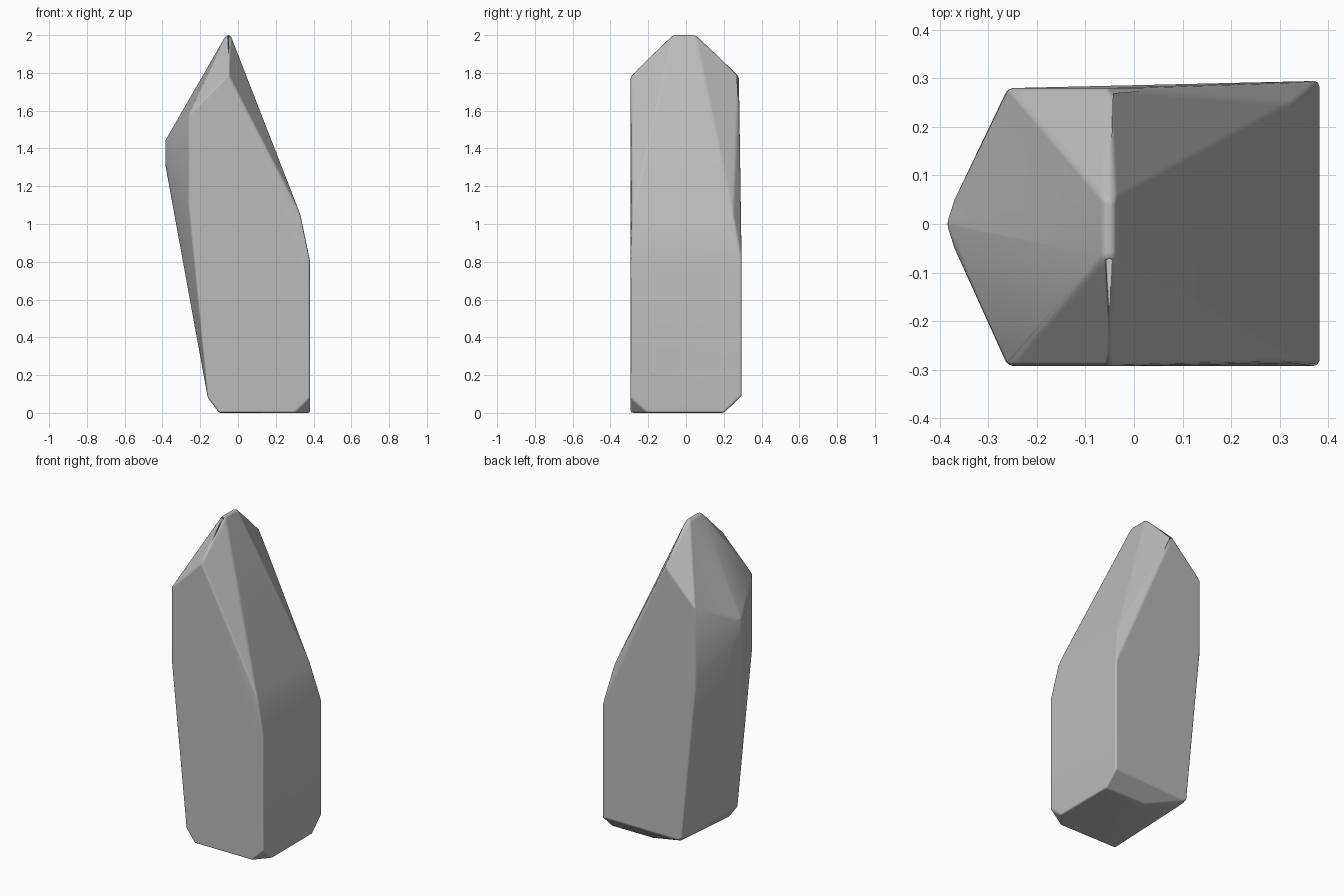
import bpy, bmesh, math

cube = bpy.data.objects.get("Cube")
if cube:
    bpy.data.objects.remove(cube, do_unlink=True)

# Stone colour
stone = bpy.data.materials.new("stone_grey")
stone.use_nodes = True
grey = (0.5, 0.5, 0.5, 1)
stone.diffuse_color = grey
stone.node_tree.nodes["Principled BSDF"].inputs["Base Color"].default_value = grey

# Corners shared by the front and back faces, as (x, z)
FRONT, BACK = -0.293, 0.28
side = [(-0.26, 1.58), (-0.05, 1.79), (-0.26, 1.1), (-0.16, 0.08)]
corners = [(x, y, z) for y in (FRONT, BACK) for x, z in side]

# Narrow tip
corners += [(x, y, 2.0) for x in (-0.063, -0.04) for y in (-0.068, 0.05)]

# Blunt ridge on the narrow side
for z in (1.44, 1.32):
    corners += [(-0.386, 0, z), (-0.37, 0.05, z), (-0.37, -0.05, z)]

# Broad side: shoulder, wall and clipped lower corner
corners += [(0.33, -0.285, 1.05), (0.33, 0.25, 1.05),
            (0.382, FRONT, 0.8), (0.382, 0.295, 0.8),
            (0.382, FRONT, 0.08), (0.382, 0.295, 0.09)]

# Foot
corners += [(0.3, FRONT, 0), (0.382, -0.2, 0), (0.382, 0.2, 0),
            (0.09, 0.2, 0), (-0.1, FRONT, 0)]

# Faceted stone from the hull of its corners
bm = bmesh.new()
for c in corners:
    bm.verts.new(c)
hull = bmesh.ops.convex_hull(bm, input=bm.verts[:])
loose = [v for v in bm.verts if not v.link_faces]
bmesh.ops.delete(bm, geom=loose, context='VERTS')
bmesh.ops.dissolve_limit(bm, angle_limit=math.radians(1.5),
                         verts=bm.verts[:], edges=bm.edges[:])
bmesh.ops.recalc_face_normals(bm, faces=bm.faces[:])

mesh = bpy.data.meshes.new("standing_stone")
bm.to_mesh(mesh)
bm.free()
mesh.materials.append(stone)
rock = bpy.data.objects.new("standing_stone", mesh)
bpy.context.collection.objects.link(rock)

# Slightly worn edges
bevel = rock.modifiers.new("worn_edges", 'BEVEL')
bevel.width = 0.012
bevel.segments = 2
bevel.limit_method = 'ANGLE'
bevel.angle_limit = math.radians(20)
bevel.harden_normals = True

bpy.context.view_layer.objects.active = rock
rock.select_set(True)
bpy.ops.object.shade_smooth_by_angle(angle=math.radians(30))
